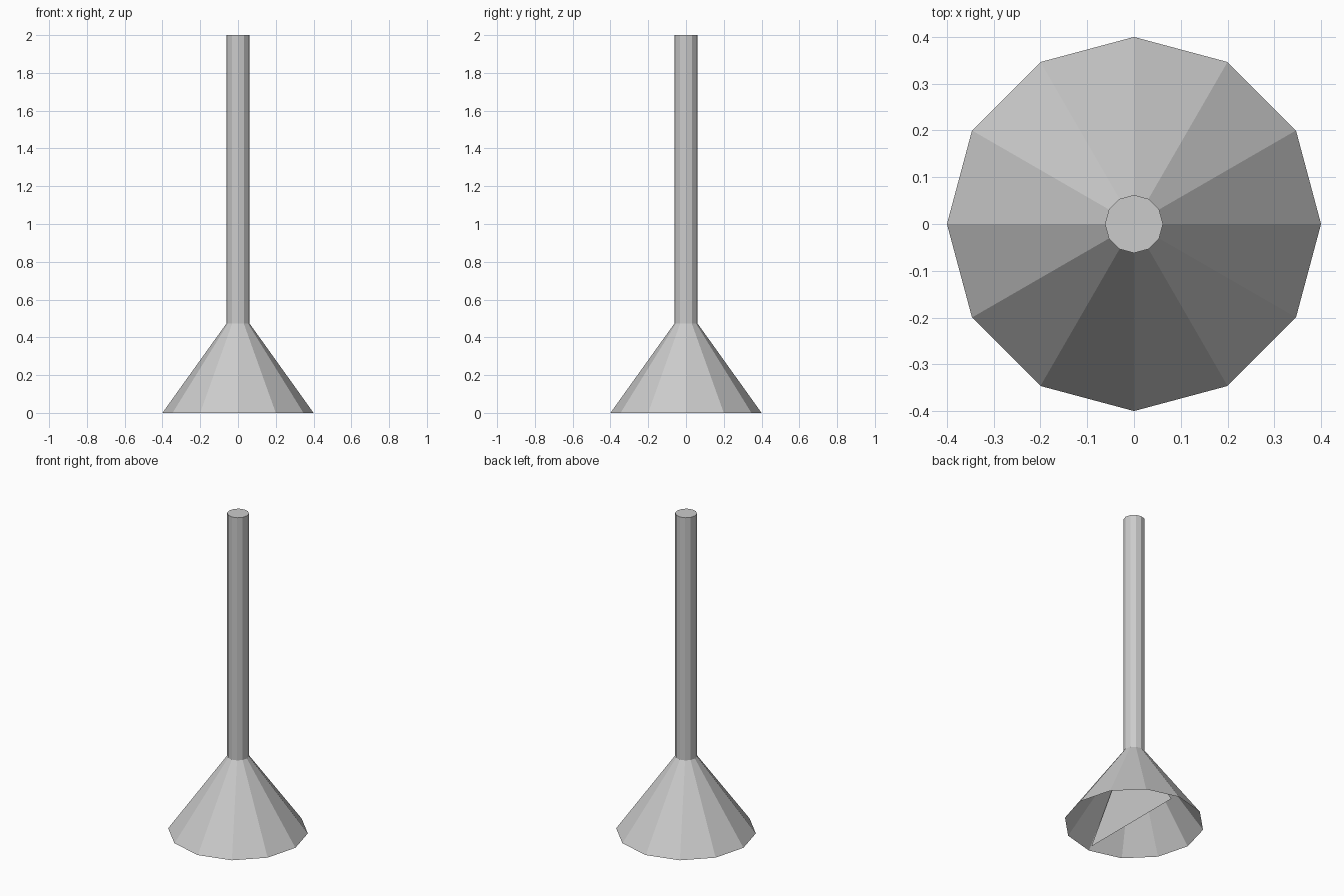
import bpy, bmesh
from math import cos, sin, tau

if "Cube" in bpy.data.objects:
    bpy.data.objects.remove(bpy.data.objects["Cube"])

SIDES = 12
R_BASE, R_POLE = 0.4, 0.062
Z_CONE, Z_TOP = 0.472, 2.0


def add_object(name, bm):
    mesh = bpy.data.meshes.new(name)
    bm.to_mesh(mesh)
    bm.free()
    obj = bpy.data.objects.new(name, mesh)
    bpy.context.collection.objects.link(obj)
    return obj


def lathe(name, profile, cap_top=False):
    """Flat-faced surface of revolution through (radius, height) points."""
    bm = bmesh.new()
    rings = [[bm.verts.new((r * cos(tau * i / SIDES), r * sin(tau * i / SIDES), z))
              for i in range(SIDES)] for r, z in profile]
    for low, high in zip(rings, rings[1:]):
        for i in range(SIDES):
            j = (i + 1) % SIDES
            bm.faces.new((low[i], low[j], high[j], high[i]))
    if cap_top:
        bm.faces.new(rings[-1])
    return add_object(name, bm)


# Hollow flared base, open underneath
lathe("flared_base", [(R_BASE, 0), (R_POLE, Z_CONE)])

# Slim pole with a closed top
lathe("pole", [(R_POLE, Z_CONE), (R_POLE, Z_TOP)], cap_top=True)

# Upright panel inside the hollow base
bm = bmesh.new()
bm.faces.new([bm.verts.new((0.02, y, z)) for y, z in
              ((-0.355, 0), (0.355, 0), (0.055, Z_CONE), (-0.055, Z_CONE))])
add_object("inner_panel", bm)
